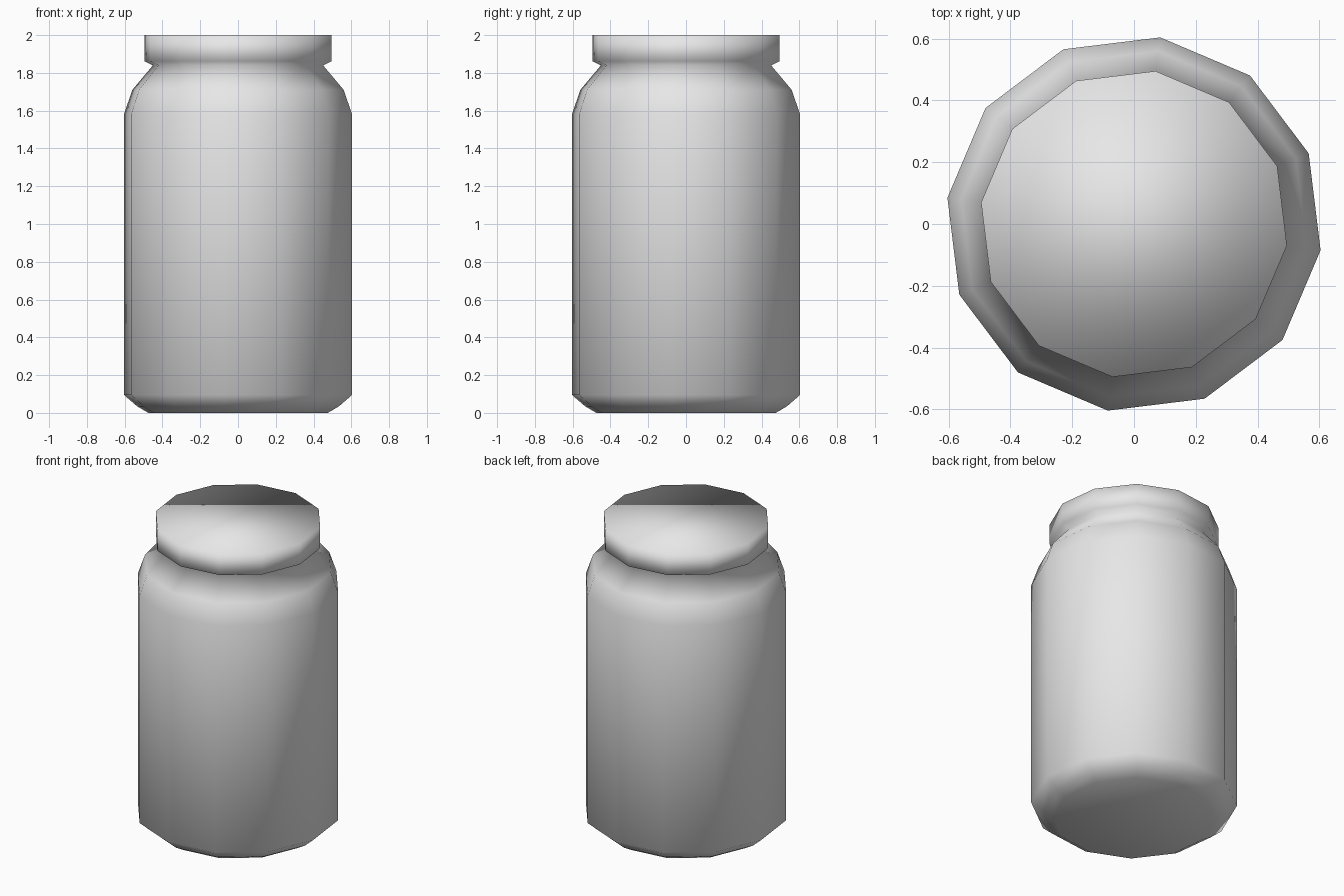
import bpy
import bmesh
from math import cos, sin, radians, tau

cube = bpy.data.objects.get("Cube")
if cube:
    bpy.data.objects.remove(cube, do_unlink=True)

SIDES = 12
TURN = radians(-8)

# Jar outline from base to rim: (radius, height)
PROFILE = [
    (0.48, 0.0), (0.54, 0.035), (0.61, 0.095),      # rounded base
    (0.61, 1.58), (0.565, 1.71), (0.455, 1.84),     # wall, shoulder, neck
    (0.50, 1.862), (0.50, 2.0),                     # lid band
]


def flat_material(name, color):
    mat = bpy.data.materials.new(name)
    mat.use_nodes = True
    mat.diffuse_color = color
    for node in mat.node_tree.nodes:
        if node.type == "BSDF_PRINCIPLED":
            node.inputs["Base Color"].default_value = color
    return mat


def ring(bm, radius, z):
    angles = [TURN + tau * i / SIDES for i in range(SIDES)]
    return [bm.verts.new((radius * cos(a), radius * sin(a), z)) for a in angles]


# Lathed jar with closed base and top
bm = bmesh.new()
rings = [ring(bm, r, z) for r, z in PROFILE]
for low, high in zip(rings, rings[1:]):
    for i in range(SIDES):
        j = (i + 1) % SIDES
        bm.faces.new((low[i], low[j], high[j], high[i]))
bm.faces.new(rings[0][::-1])
bm.faces.new(rings[-1])

# Soft shading runs over every edge, including the base and top
for face in bm.faces:
    face.smooth = True

mesh = bpy.data.meshes.new("jar")
bm.to_mesh(mesh)
bm.free()
mesh.materials.append(flat_material("light grey", (0.8, 0.8, 0.8, 1)))
jar = bpy.data.objects.new("jar", mesh)
bpy.context.collection.objects.link(jar)
